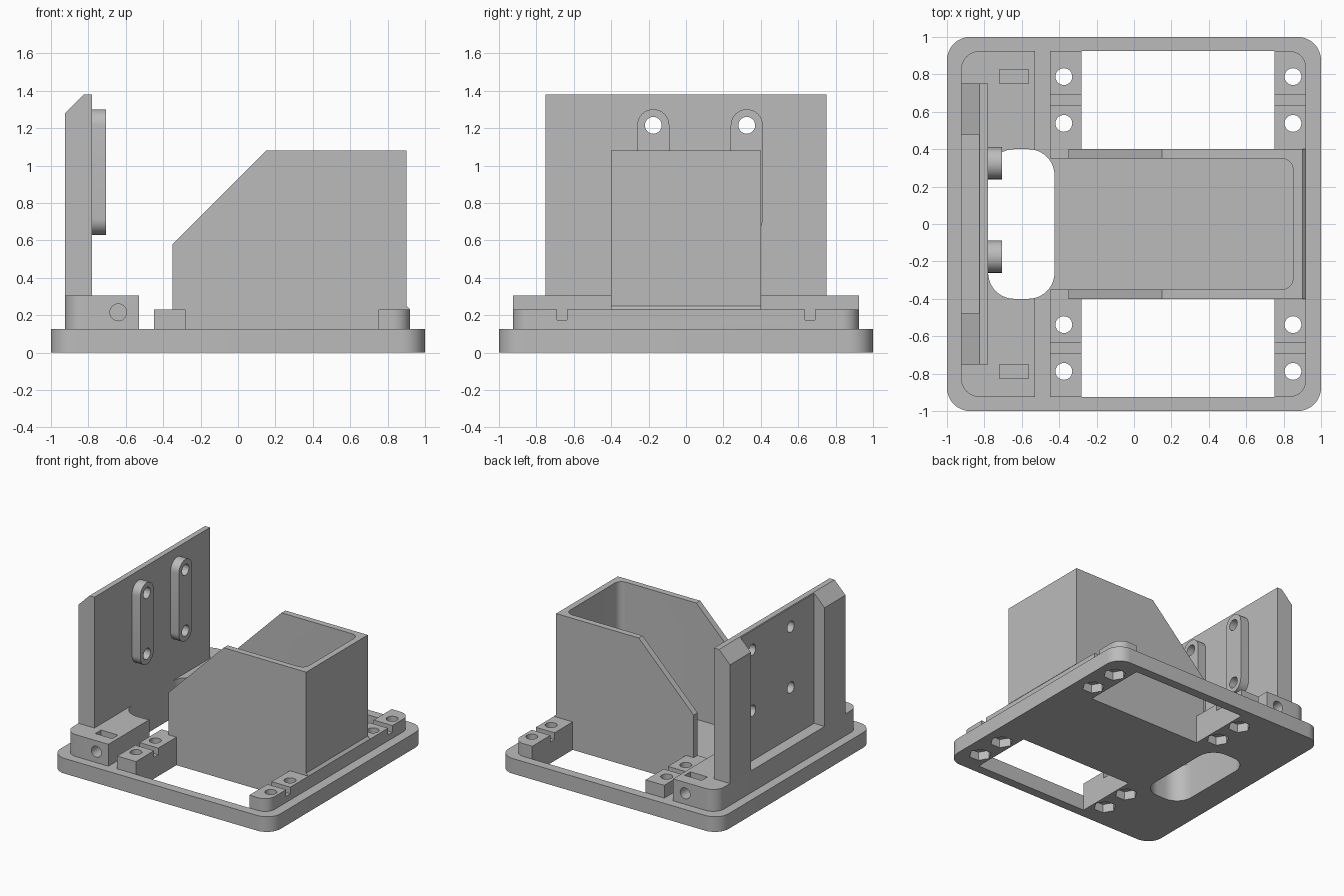
import bpy, bmesh, math
from mathutils import Vector

cube = bpy.data.objects.get("Cube")
if cube:
    bpy.data.objects.remove(cube, do_unlink=True)

grey = bpy.data.materials.new("plain grey")
grey.use_nodes = True
COLOUR = (0.5, 0.5, 0.5, 1)
grey.diffuse_color = COLOUR
grey.node_tree.nodes["Principled BSDF"].inputs["Base Color"].default_value = COLOUR

AXES = {"x": lambda a, b, h: (h, a, b),
        "y": lambda a, b, h: (a, h, b),
        "z": lambda a, b, h: (a, b, h)}


def prism(name, outline, axis, lo, hi):
    """Extrude a flat outline along an axis."""
    bm = bmesh.new()
    place = AXES[axis]
    verts = [bm.verts.new(place(a, b, lo)) for a, b in outline]
    face = bm.faces.new(verts)
    grown = bmesh.ops.extrude_face_region(bm, geom=[face])["geom"]
    moved = [v for v in grown if isinstance(v, bmesh.types.BMVert)]
    bmesh.ops.translate(bm, verts=moved, vec=Vector(place(0, 0, hi - lo)))
    bmesh.ops.recalc_face_normals(bm, faces=bm.faces)
    mesh = bpy.data.meshes.new(name)
    bm.to_mesh(mesh)
    bm.free()
    mesh.materials.append(grey)
    ob = bpy.data.objects.new(name, mesh)
    bpy.context.collection.objects.link(ob)
    return ob


def rect(x0, x1, y0, y1, left=0, right=0, steps=10):
    """Rectangle with one corner radius at its low-x end and one at its high-x end."""
    points = []
    corners = [(x1, y1, -1, -1, right), (x0, y1, 1, -1, left),
               (x0, y0, 1, 1, left), (x1, y0, -1, 1, right)]
    for i, (x, y, sx, sy, r) in enumerate(corners):
        if r == 0:
            points.append((x, y))
            continue
        for k in range(steps + 1):
            t = (i + k / steps) * math.pi / 2
            points.append((x + sx * r + r * math.cos(t), y + sy * r + r * math.sin(t)))
    return points


def circle(x, y, r, sides=28):
    return [(x + r * math.cos(2 * math.pi * k / sides),
             y + r * math.sin(2 * math.pi * k / sides)) for k in range(sides)]


def cut(ob, cutters):
    for c in cutters:
        mod = ob.modifiers.new("cut", "BOOLEAN")
        mod.operation = "DIFFERENCE"
        mod.solver = "EXACT"
        mod.object = c
    graph = bpy.context.evaluated_depsgraph_get()
    mesh = bpy.data.meshes.new_from_object(ob.evaluated_get(graph))
    ob.modifiers.clear()
    ob.data = mesh


BASE, STRIP, BLOCK = 0.125, 0.23, 0.305
RIM = 0.925
HOLE = 0.045

# Shared cutters: central slot, bolt holes with hexagonal nut recesses, strip grooves
slot = prism("slot_cutter", rect(-0.78, -0.425, -0.4, 0.4, 0.14, 0.14), "z", -0.1, 0.6)
bolts, grooves, windows = [], [], []
for s in (-1, 1):
    for x in (-0.375, 0.85):
        for y in (0.538, 0.788):
            bolts.append(prism("bolt_cutter", circle(x, s * y, HOLE), "z", -0.1, 0.5))
            bolts.append(prism("nut_cutter", circle(x, s * y, 0.085, 6), "z", -0.1, 0.07))
    y0, y1 = sorted((s * 0.635, s * 0.69))
    grooves.append(prism("groove_cutter", rect(y0, y1, 0.175, 0.4), "x", -0.5, 1.1))
    y0, y1 = sorted((s * 0.4, s * RIM))
    windows.append(prism("window_cutter", rect(-0.28, 0.75, y0, y1), "z", -0.1, 0.2))
cutters = [slot] + bolts + grooves + windows

# Base plate
parts = []
base = prism("base_plate", rect(-1, 1, -1, 1, 0.125, 0.125), "z", 0, BASE)
cut(base, [slot] + bolts + windows)
parts.append(base)

# Raised block under the upright panel, with nut pockets and side screw holes
block = prism("panel_block", rect(-RIM, -0.53, -RIM, RIM, 0.1, 0), "z", BASE, BLOCK)
pockets = []
for s in (-1, 1):
    y0, y1 = sorted((s * 0.75, s * 0.825))
    pockets.append(prism("pocket_cutter", rect(-0.72, -0.565, y0, y1), "z", 0.14, 0.5))
    y0, y1 = sorted((s * 0.6, s * 1.1))
    pockets.append(prism("screw_cutter", circle(-0.64, 0.215, HOLE), "y", y0, y1))
cut(block, [slot] + pockets)
cutters += pockets
parts.append(block)

# Bolt strips either side of the box
for s, side in ((-1, "right"), (1, "left")):
    y0, y1 = sorted((s * 0.35, s * RIM))
    near = prism("inner_strip_" + side, rect(-0.45, -0.28, y0, y1), "z", BASE, STRIP)
    cut(near, [slot] + bolts + grooves)
    parts.append(near)
outer = prism("outer_strip", rect(0.75, 0.92, -RIM, RIM, 0, 0.09), "z", BASE, STRIP)
gap = prism("gap_cutter", rect(0.5, 0.9, -0.4, 0.4), "z", 0, 0.5)
cutters.append(gap)
cut(outer, [gap] + bolts + grooves)
parts.append(outer)

# Small wedge behind the box
parts.append(prism("box_wedge", [(0.9, STRIP), (0.92, STRIP), (0.9, 0.25)], "y", -0.4, 0.4))

# Open box with sloping side walls
box = prism("open_box", [(-0.35, BASE), (0.9, BASE), (0.9, 1.08), (0.15, 1.08), (-0.35, 0.58)],
            "y", -0.4, 0.4)
hollow = prism("hollow_cutter", rect(-1, 0.85, -0.35, 0.35, 0, 0.06), "z", 0, 2)
cutters.append(hollow)
cut(box, [hollow])
parts.append(box)

# Upright panel with chamfered end posts
TOP = 1.38
panel = prism("upright_panel", [(-RIM, BLOCK), (-0.78, BLOCK), (-0.78, TOP),
                                (-0.825, TOP), (-RIM, 1.28)], "y", -0.75, 0.75)
recess = prism("recess_cutter", rect(-1.1, -0.83, -0.478, 0.478), "z", 0.2, 2)
cutters.append(recess)
drills = []
for y in (-0.175, 0.325):
    for z in (0.715, 1.215):
        drills.append(prism("drill_cutter", circle(y, z, HOLE), "x", -1.1, -0.5))
cutters += drills
cut(panel, [recess] + drills)
parts.append(panel)

# Rounded bosses on the panel
R = 0.086
for y, side in ((-0.175, "right"), (0.325, "left")):
    outline = [(y + R * math.cos(t), (1.215 if k < 17 else 0.715) + R * math.sin(t))
               for k in range(34)
               for t in [math.pi * (k if k < 17 else k - 1) / 16]]
    boss = prism("boss_" + side, outline, "x", -0.78, -0.705)
    cut(boss, drills)
    parts.append(boss)

for c in cutters:
    bpy.data.objects.remove(c, do_unlink=True)

# Smooth the rounded surfaces, keep edges crisp
bpy.ops.object.select_all(action="DESELECT")
for ob in parts:
    ob.select_set(True)
bpy.context.view_layer.objects.active = parts[0]
bpy.ops.object.shade_smooth_by_angle(angle=math.radians(30))
